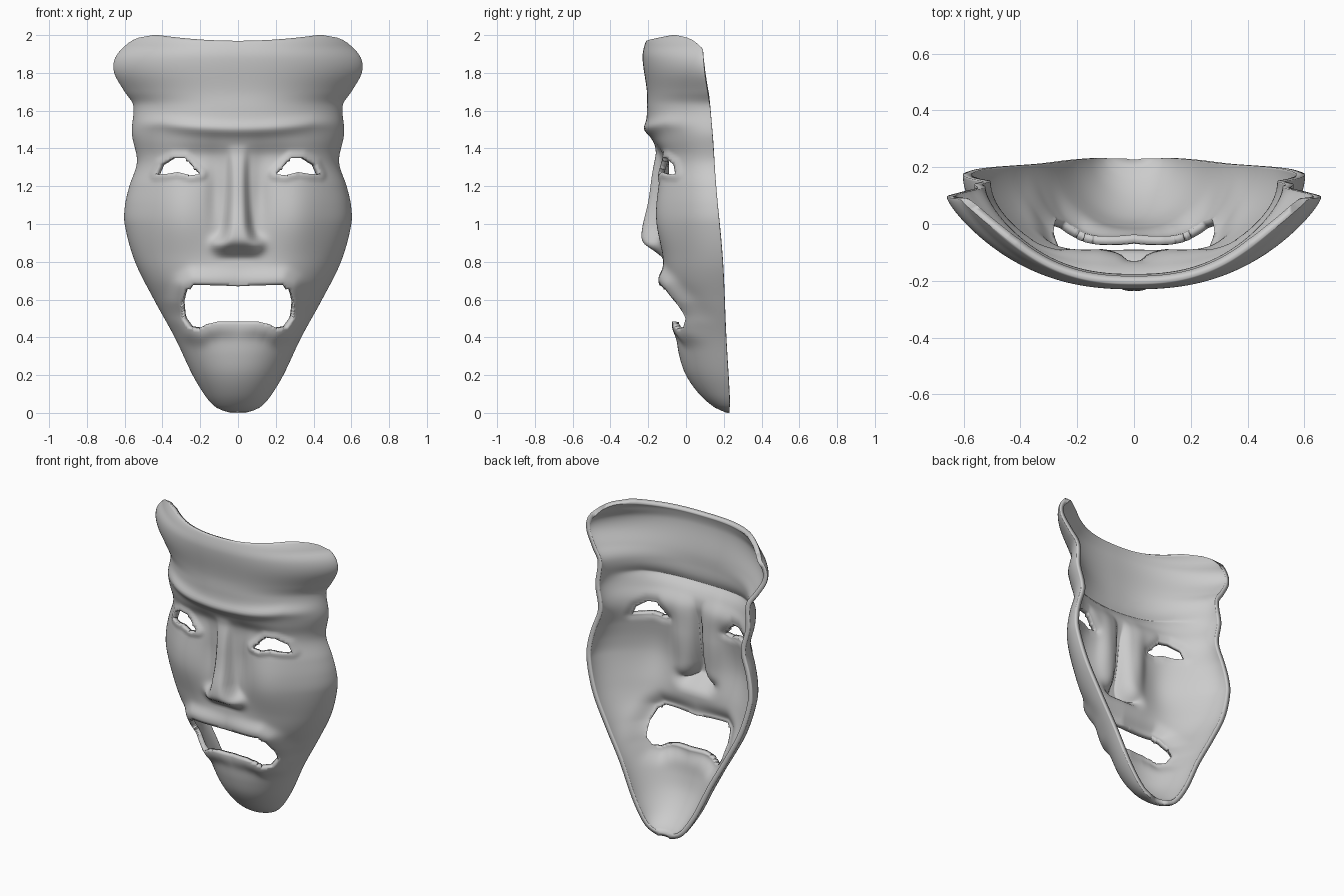
import bpy, bmesh, math
from mathutils import Vector
from mathutils.geometry import intersect_point_line

if "Cube" in bpy.data.objects:
    bpy.data.objects.remove(bpy.data.objects["Cube"])


def curve(*pts):
    """Smooth interpolating curve through (position, value) points."""
    n = len(pts)
    m = []
    for i in range(n):
        a, b = pts[max(i - 1, 0)], pts[min(i + 1, n - 1)]
        m.append((b[1] - a[1]) / (b[0] - a[0]))

    def f(z):
        z = min(max(z, pts[0][0]), pts[-1][0])
        i = 0
        while i < n - 2 and z > pts[i + 1][0]:
            i += 1
        (z0, v0), (z1, v1) = pts[i], pts[i + 1]
        h = z1 - z0
        t = (z - z0) / h
        return ((1 + 2 * t) * (1 - t) ** 2 * v0 + t * (1 - t) ** 2 * h * m[i]
                + t * t * (3 - 2 * t) * v1 + t * t * (t - 1) * h * m[i + 1])
    return f


# Outline half width, centre profile and rim depth, all against height
outline = curve((0, .04), (.02, .1), (.05, .14), (.1, .18), (.2, .24), (.4, .335),
                (.6, .445), (.8, .545), (1.0, .6), (1.1, .598), (1.2, .575), (1.33, .535),
                (1.48, .562), (1.63, .555), (1.7, .6), (1.8, .655), (1.88, .65),
                (1.95, .59), (1.985, .53), (2.0, .45))
front = curve((0, .215), (.03, .15), (.1, .07), (.2, 0), (.3, -.035), (.4, -.05), (.46, -.05),
              (.52, -.045), (.6, -.08), (.7, -.115), (.85, -.12), (1.0, -.13), (1.2, -.13),
              (1.36, -.14), (1.44, -.175), (1.52, -.205), (1.6, -.207), (1.7, -.207),
              (1.88, -.23), (1.96, -.215), (2.0, -.19))
rim = curve((0, .23), (.06, .232), (.4, .213), (.8, .195), (1.2, .16), (1.6, .13),
            (1.8, .1), (2.0, .085))
roundness = curve((0, .85), (.6, .95), (1.2, .95), (1.5, .8), (1.7, .35), (2.0, .25))
fullness = curve((0, 2.0), (.3, 2.1), (.6, 2.5), (1.3, 2.5), (1.5, 2.2), (2.0, 2.1))
nose_height = curve((.82, 0), (.86, .05), (.9, .1), (.95, .106), (1.1, .072), (1.3, .04), (1.42, 0))
nose_width = curve((.82, .1), (.92, .085), (1.0, .062), (1.2, .048), (1.42, .05))

# Openings
half_mouth = [(0, .485), (.1, .485), (.17, .468), (.21, .445), (.26, .45), (.295, .5),
              (.3, .58), (.275, .65), (.23, .677), (.1, .675)]
mouth = half_mouth + [(0, .67)] + [(-x, z) for x, z in reversed(half_mouth[1:])]
eye = [(.195, 1.265), (.24, 1.31), (.28, 1.35), (.345, 1.35), (.41, 1.315),
       (.435, 1.262), (.38, 1.265), (.32, 1.275), (.25, 1.258)]
eyes = [eye, [(-x, z) for x, z in eye]]


def nearest(x, z, poly):
    """Closest point on a polygon outline and its distance."""
    p, best = Vector((x, z)), None
    for a, b in zip(poly, poly[1:] + poly[:1]):
        q, t = intersect_point_line(p, Vector(a), Vector(b))
        q = Vector(a).lerp(Vector(b), min(max(t, 0), 1))
        d = (q - p).length
        if best is None or d < best[1]:
            best = (q, d)
    return best


def inside(x, z, poly):
    hit = False
    for (x0, z0), (x1, z1) in zip(poly, poly[1:] + poly[:1]):
        if (z0 > z) != (z1 > z) and x < x0 + (z - z0) * (x1 - x0) / (z1 - z0):
            hit = not hit
    return hit


def bump(x, z, cx, cz, rx, rz):
    return math.exp(-((x - cx) / rx) ** 2 - ((z - cz) / rz) ** 2)


def depth(x, z):
    """Front surface y of the mask at x, z."""
    ax = abs(x)
    w = outline(z) if z < 1.85 else max(outline(z), .655 - .55 * (z - 1.85))
    t = min(ax / w, 1)
    k = roundness(z)
    s = k * (1 - math.sqrt(max(0, 1 - t ** fullness(z)))) + (1 - k) * t ** 2.5
    y = front(z) + (rim(z) - front(z)) * s
    fade = 1 - t ** 4
    # Brow ridge, eye sockets, cheeks
    y -= .022 * fade * math.exp(-((z - 1.5 - .22 * min(ax, .4) ** 2) / .035) ** 2)
    y += .015 * bump(ax, z, .2, 1.36, .12, .07)
    y -= .055 * fade * bump(ax, z, .32, 1.06, .17, .27)
    y += .02 * bump(ax, z, .12, 1.15, .045, .2)
    # Nose and nostrils
    if .82 < z < 1.42:
        y -= nose_height(z) * math.exp(-(ax / nose_width(z)) ** 4)
    y -= .045 * bump(ax, z, .105, .89, .04, .04)
    # Lips and eyelids
    if .25 < z < .95:
        d = 0 if inside(x, z, mouth) else nearest(x, z, mouth)[1]
        y -= (.02 + .035 * min(ax / .3, 1)) * fade * math.exp(-(d / .075) ** 3)
    if 1.15 < z < 1.45 and ax > .1:
        d = 0 if inside(ax, z, eye) else nearest(ax, z, eye)[1]
        y -= .012 * math.exp(-(d / .03) ** 4)
    return y


# Mask sheet as a grid that follows the outline
COLS, ROWS = 140, 150
bm = bmesh.new()
grid, snapped = [], set()
for j in range(ROWS + 1):
    v = 2 * j / ROWS
    row = []
    for i in range(COLS + 1):
        x = outline(v) * math.sin(math.pi * (i / COLS - .5))
        dip = min(max((v - 1.85) / .15, 0), 1)
        z = v - .03 * dip * max(0, 1 - (x / .42) ** 2)
        on_edge = False
        # Pull nearby points onto the edges of the openings
        for poly in [mouth] + eyes:
            q, d = nearest(x, z, poly)
            if d < .0075:
                (x, z), on_edge = q, True
        row.append(bm.verts.new((x, depth(x, z), z)))
        if on_edge:
            snapped.add(row[-1])
    grid.append(row)
for j in range(ROWS):
    for i in range(COLS):
        bm.faces.new((grid[j][i], grid[j][i + 1], grid[j + 1][i + 1], grid[j + 1][i]))

# Cut the eyes and mouth, dropping slivers that lie along their edges
holes = []
for f in bm.faces:
    c = f.calc_center_median()
    if (all(v in snapped for v in f.verts)
            or any(inside(c.x, c.z, p) for p in [mouth] + eyes)):
        holes.append(f)
bmesh.ops.delete(bm, geom=holes, context='FACES')

mesh = bpy.data.meshes.new("mask")
bm.to_mesh(mesh)
bm.free()
mask = bpy.data.objects.new("mask", mesh)
bpy.context.collection.objects.link(mask)

# Wall thickness
wall = mask.modifiers.new("wall", 'SOLIDIFY')
wall.thickness = .03
wall.offset = -1

bpy.context.view_layer.objects.active = mask
mask.select_set(True)
bpy.ops.object.shade_smooth_by_angle(angle=math.radians(40))
